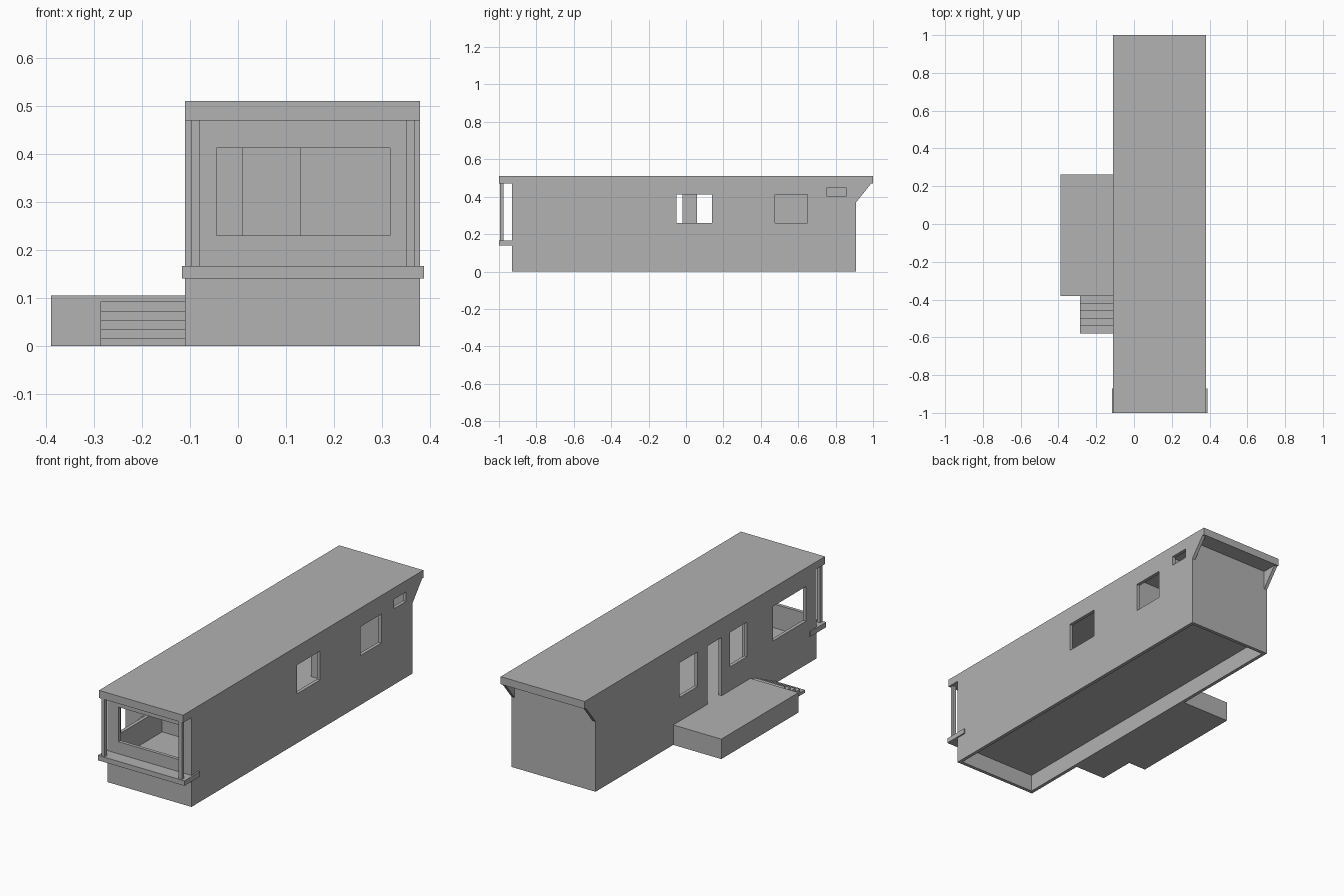
import bpy
import bmesh

old = bpy.data.objects.get("Cube")
if old:
    bpy.data.objects.remove(old)

GREY = (0.445, 0.445, 0.445, 1)
mat = bpy.data.materials.new("plain_grey")
mat.use_nodes = True
mat.diffuse_color = GREY
mat.node_tree.nodes["Principled BSDF"].inputs["Base Color"].default_value = GREY

# Main dimensions
LEFT, RIGHT = 0.38, -0.11       # side wall outer faces
FRONT, BACK = -0.93, 0.91       # end wall outer faces
T = 0.018                       # wall thickness
FLOOR, EAVE, TOP = 0.105, 0.47, 0.51


def prism(name, profile, x0, x1):
    """Extrude a (y, z) profile along x."""
    bm = bmesh.new()
    face = bm.faces.new([bm.verts.new((x0, y, z)) for y, z in profile])
    ext = bmesh.ops.extrude_face_region(bm, geom=[face])
    moved = [v for v in ext["geom"] if isinstance(v, bmesh.types.BMVert)]
    bmesh.ops.translate(bm, vec=(x1 - x0, 0, 0), verts=moved)
    bmesh.ops.recalc_face_normals(bm, faces=bm.faces)
    mesh = bpy.data.meshes.new(name)
    bm.to_mesh(mesh)
    bm.free()
    mesh.materials.append(mat)
    obj = bpy.data.objects.new(name, mesh)
    bpy.context.collection.objects.link(obj)
    return obj


def box(name, xs, ys, zs):
    (y0, y1), (z0, z1) = ys, zs
    return prism(name, [(y0, z0), (y1, z0), (y1, z1), (y0, z1)], *xs)


def cut(wall, openings):
    """Cut box-shaped openings through a wall."""
    for opening in openings:
        cutter = box("opening_cutter", *opening)
        cutter.hide_render = True
        mod = wall.modifiers.new("opening", "BOOLEAN")
        mod.operation = "DIFFERENCE"
        mod.solver = "EXACT"
        mod.object = cutter
        bpy.context.view_layer.objects.active = wall
        bpy.ops.object.modifier_apply(modifier=mod.name)
        bpy.data.objects.remove(cutter)


# Side walls with windows and the door
height = (0, EAVE)
left_wall = box("left_wall", (LEFT - T, LEFT), (FRONT, BACK), height)
through = (LEFT - 0.1, LEFT + 0.1)
cut(left_wall, [(through, (-0.05, 0.14), (0.26, 0.412)),
                (through, (0.475, 0.65), (0.26, 0.412)),
                (through, (0.755, 0.855), (0.4, 0.45))])

right_wall = box("right_wall", (RIGHT, RIGHT + T), (FRONT, BACK), height)
through = (RIGHT - 0.1, RIGHT + 0.1)
sill = (0.23, 0.412)
cut(right_wall, [(through, (0.06, 0.21), sill),
                 (through, (-0.14, -0.02), (FLOOR, 0.412)),
                 (through, (-0.35, -0.21), sill),
                 (through, (-0.842, -0.567), sill)])

# End walls
inside = (RIGHT + T, LEFT - T)
front_wall = box("front_wall", inside, (FRONT, FRONT + T), height)
cut(front_wall, [((-0.045, 0.317), (FRONT - 0.1, FRONT + 0.1), sill)])
box("back_wall", inside, (BACK - T, BACK), height)

# Floor, roof and interior partitions
box("floor", inside, (FRONT + T, BACK - T), (FLOOR - 0.015, FLOOR))
box("roof", (RIGHT, LEFT), (-1, 1), (EAVE, TOP))
room = (FLOOR, EAVE)
box("living_partition", (RIGHT + T, 0.01), (-0.5, -0.5 + T), room)
box("corridor_partition", (0.13, 0.148), (0.42, BACK - T), room)
for name, y in (("bedroom_partition", 0.42), ("bathroom_partition", 0.7)):
    box(name, (0.148, LEFT - T), (y, y + T), room)

# Front ledge: a plate ahead of the wall with short returns along the sides
ledge = (0.14, 0.166)
box("front_ledge", (-0.117, 0.388), (-1, FRONT), ledge)
box("ledge_return_left", (LEFT, 0.388), (FRONT, -0.87), ledge)
box("ledge_return_right", (-0.117, RIGHT), (FRONT, -0.87), ledge)

# Porch posts and rear eave brackets
for side, x in (("right", -0.098), ("left", 0.351)):
    box("porch_post_" + side, (x, x + T), (-0.995, -0.977), (ledge[1], EAVE))
bracket = [(BACK, 0.37), (0.99, EAVE), (BACK, EAVE)]
for side, x in (("right", RIGHT), ("left", LEFT - T)):
    prism("eave_bracket_" + side, bracket, x, x + T)

# Deck and its steps
box("deck", (-0.39, RIGHT), (-0.38, 0.263), (0, FLOOR))
STEPS, GOING, RISE = 5, 0.04, 0.0192
stairs = [(-0.38, 0)]
for i in range(STEPS):
    z = 0.092 - i * RISE
    stairs += [(-0.38 - i * GOING, z), (-0.38 - (i + 1) * GOING, z)]
stairs.append((-0.38 - STEPS * GOING, 0))
prism("deck_steps", stairs, -0.287, RIGHT)
